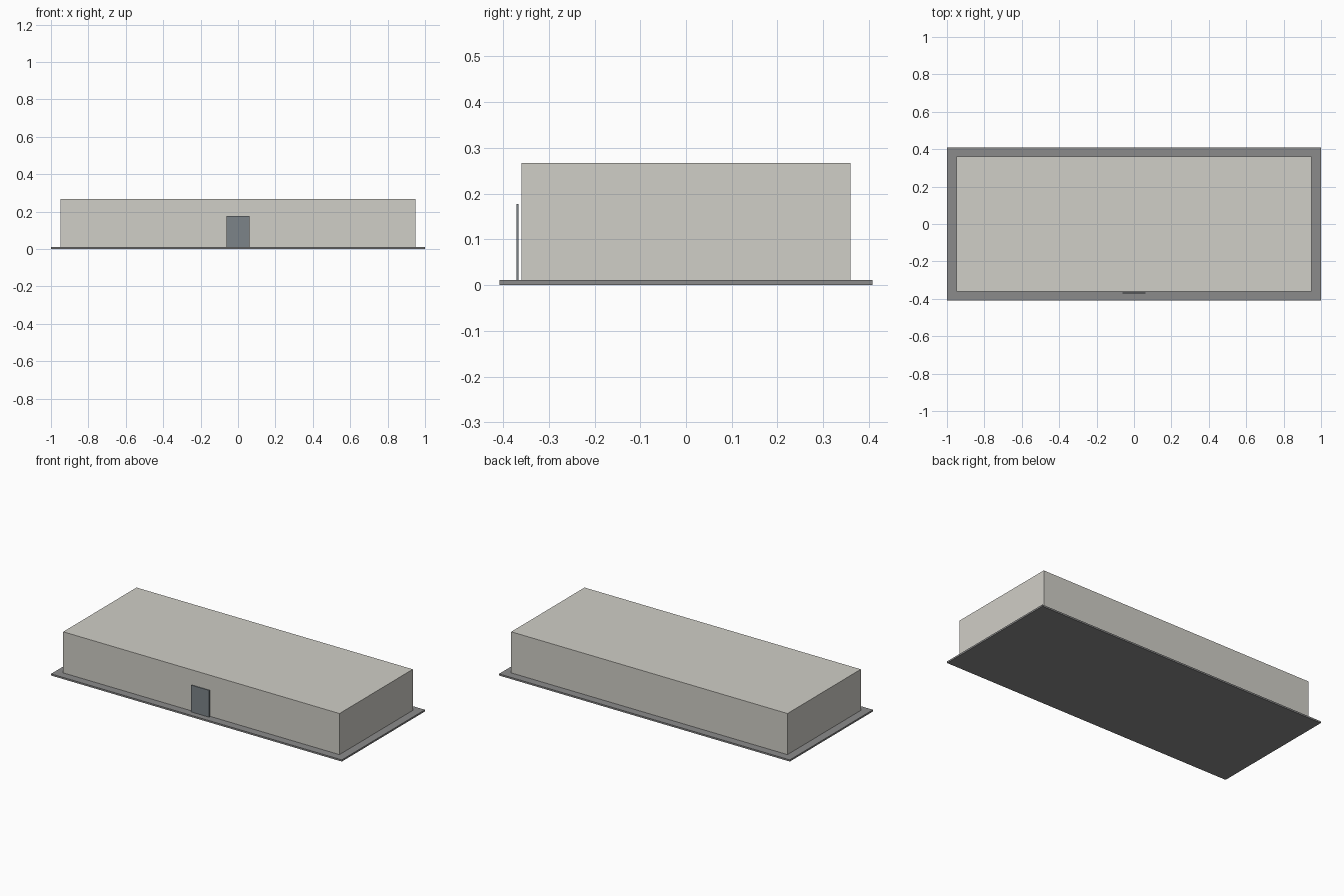
import bpy

if "Cube" in bpy.data.objects:
    bpy.data.objects.remove(bpy.data.objects["Cube"])


def material(name, color):
    mat = bpy.data.materials.new(name)
    mat.diffuse_color = (*color, 1.0)
    mat.use_nodes = True
    mat.node_tree.nodes["Principled BSDF"].inputs["Base Color"].default_value = mat.diffuse_color
    return mat


def box(name, lo, hi, mat=None):
    """Axis-aligned box between two opposite corners."""
    centre = [(a + b) / 2 for a, b in zip(lo, hi)]
    bpy.ops.mesh.primitive_cube_add(size=1, location=centre)
    obj = bpy.context.object
    obj.name = name
    obj.scale = [b - a for a, b in zip(lo, hi)]
    bpy.ops.object.transform_apply(location=False, rotation=False, scale=True)
    if mat:
        obj.data.materials.append(mat)
    return obj


wall_paint = material("wall_paint", (0.63, 0.62, 0.57))
door_paint = material("door_paint", (0.20, 0.23, 0.25))
slab_grey = material("slab_grey", (0.26, 0.26, 0.26))

# Thin ground slab
box("foundation_slab", (-1.0, -0.408, 0.0), (1.0, 0.408, 0.0105), slab_grey)

# Main flat-roofed hall
box("building_hall", (-0.95, -0.36, 0.0115), (0.95, 0.36, 0.267), wall_paint)

# Door panel standing just off the front wall
box("front_door", (-0.062, -0.371, 0.0105), (0.062, -0.366, 0.177), door_paint)
